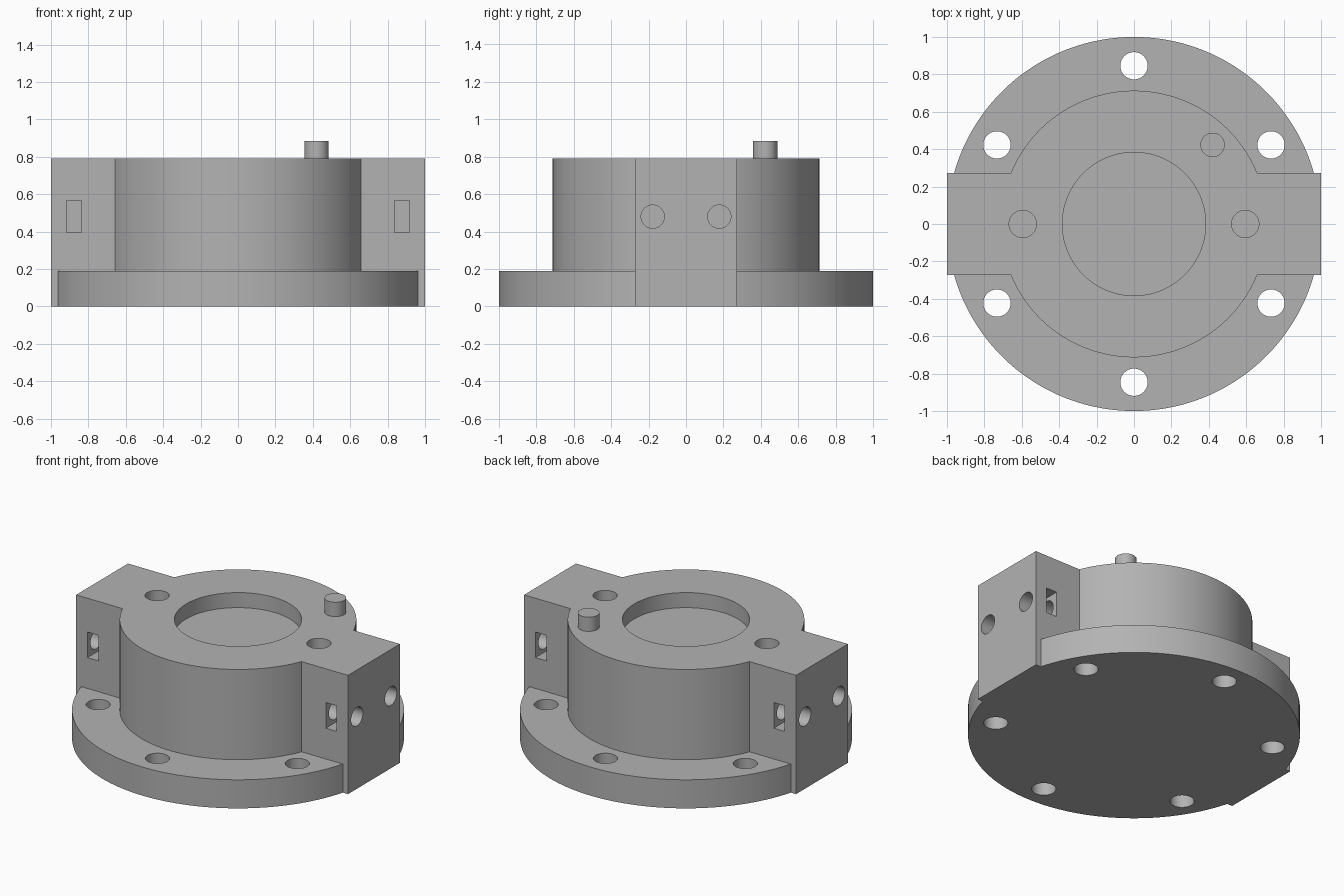
import bpy
import bmesh
import math
from mathutils import Matrix, Vector

if "Cube" in bpy.data.objects:
    bpy.data.objects.remove(bpy.data.objects["Cube"], do_unlink=True)

GREY = (0.45, 0.45, 0.45, 1.0)
metal = bpy.data.materials.new("plain_grey")
metal.use_nodes = True
metal.diffuse_color = GREY
metal.node_tree.nodes["Principled BSDF"].inputs["Base Color"].default_value = GREY

TOP = 0.79          # top of the housing
FLANGE_TOP = 0.19
HOLE = 0.073        # radius of the vertical holes


def rod(bm, start, end, radius, sides=48):
    """Cylinder between two points."""
    a, b = Vector(start), Vector(end)
    turn = (b - a).to_track_quat('Z', 'Y').to_matrix().to_4x4()
    half_step = Matrix.Rotation(math.pi / sides, 4, 'Z')
    bmesh.ops.create_cone(bm, cap_ends=True, segments=sides, radius1=radius,
                          radius2=radius, depth=(b - a).length,
                          matrix=Matrix.Translation((a + b) / 2) @ turn @ half_step)


def block(bm, centre, size):
    """Box from its centre and full size."""
    bmesh.ops.create_cube(bm, size=1, matrix=Matrix.Translation(centre)
                          @ Matrix.Diagonal((*size, 1)))


def finish(name, bm):
    mesh = bpy.data.meshes.new(name)
    bm.to_mesh(mesh)
    bm.free()
    mesh.materials.append(metal)
    obj = bpy.data.objects.new(name, mesh)
    bpy.context.collection.objects.link(obj)
    return obj


def select(obj):
    bpy.ops.object.select_all(action='DESELECT')
    obj.select_set(True)
    bpy.context.view_layer.objects.active = obj


def combine(target, tool, operation):
    """Apply a boolean and discard the tool object."""
    mod = target.modifiers.new(tool.name, 'BOOLEAN')
    mod.operation, mod.object, mod.solver = operation, tool, 'EXACT'
    select(target)
    bpy.ops.object.modifier_apply(modifier=mod.name)
    bpy.data.objects.remove(tool, do_unlink=True)


# Housing: round flange, round body and a cross block
bm = bmesh.new()
rod(bm, (0, 0, 0), (0, 0, FLANGE_TOP), 1.0, 128)
housing = finish("housing", bm)

bm = bmesh.new()
rod(bm, (0, 0, 0.1), (0, 0, TOP), 0.713, 128)
combine(housing, finish("round_body", bm), 'UNION')

bm = bmesh.new()
block(bm, (0, 0, TOP / 2), (2, 0.545, TOP))
combine(housing, finish("cross_block", bm), 'UNION')

# Vertical cuts: central recess, two blind holes, six flange holes
bm = bmesh.new()
rod(bm, (0, 0, TOP - 0.1), (0, 0, TOP + 0.1), 0.383, 96)
for side in (-1, 1):
    rod(bm, (side * 0.595, 0, TOP - 0.3), (side * 0.595, 0, TOP + 0.1), HOLE)
for i in range(6):
    angle = math.radians(30 + 60 * i)
    x, y = 0.846 * math.cos(angle), 0.846 * math.sin(angle)
    rod(bm, (x, y, -0.1), (x, y, FLANGE_TOP + 0.1), HOLE)
combine(housing, finish("vertical_cuts", bm), 'DIFFERENCE')

# Side bores and the nut slots that cross them
bores, slots = bmesh.new(), bmesh.new()
for sx in (-1, 1):
    for sy in (-1, 1):
        rod(bores, (sx * 1.1, sy * 0.178, 0.48), (sx * 0.7, sy * 0.178, 0.48), 0.062)
        block(slots, (sx * 0.877, sy * 0.2, 0.48), (0.08, 0.21, 0.17))
combine(housing, finish("side_bores", bores), 'DIFFERENCE')
combine(housing, finish("nut_slots", slots), 'DIFFERENCE')

# Locating pin on the top face
bm = bmesh.new()
rod(bm, (0.42, 0.423, TOP), (0.42, 0.423, 0.885), 0.065)
pin = finish("locating_pin", bm)

for part in (housing, pin):
    select(part)
    bpy.ops.object.shade_smooth_by_angle(angle=math.radians(30))
